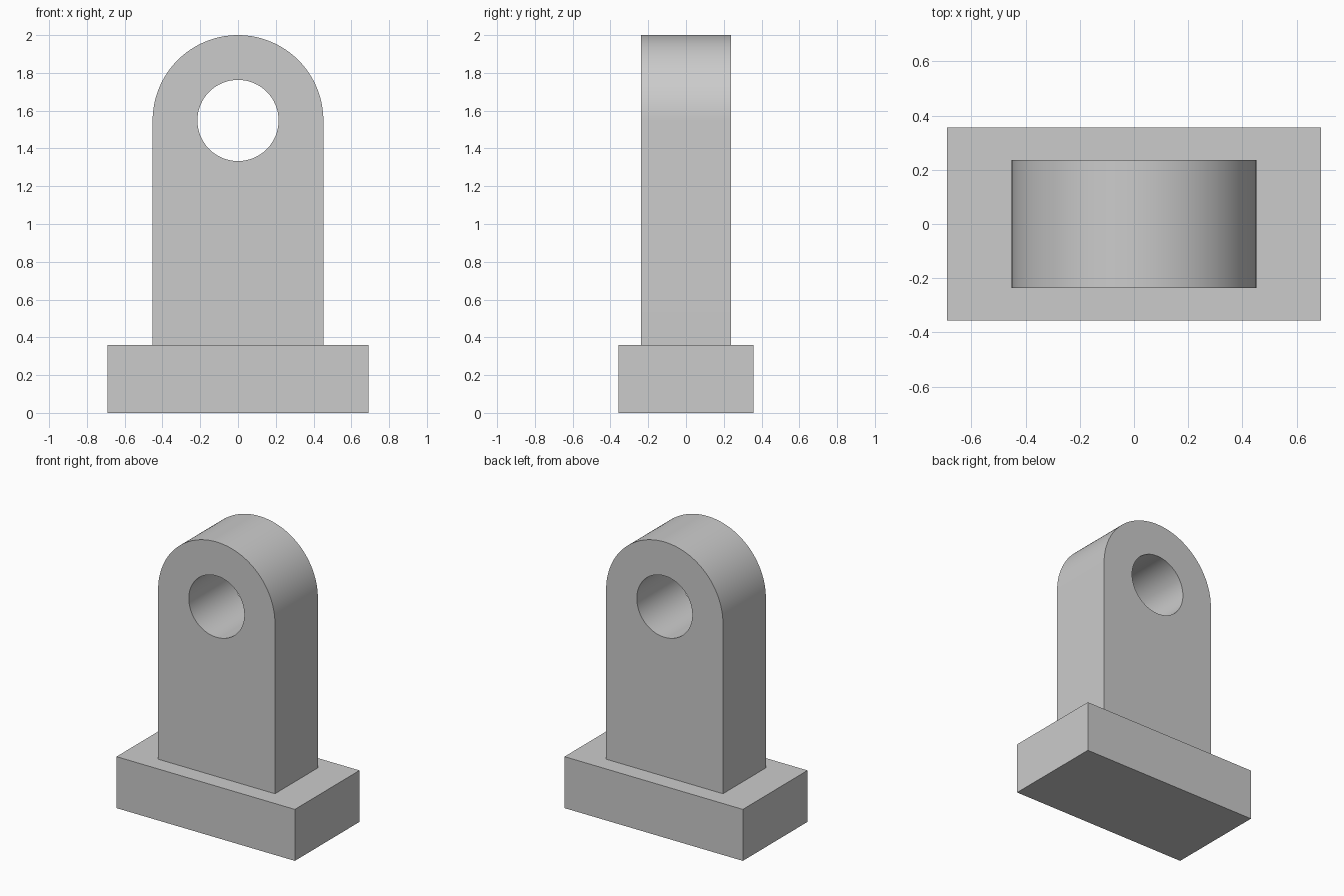
import bpy
import bmesh
from math import cos, sin, pi, radians
from mathutils import Vector

cube = bpy.data.objects.get("Cube")
if cube:
    bpy.data.objects.remove(cube, do_unlink=True)

BASE_W, BASE_D, BASE_H = 1.38, 0.714, 0.36
LUG_R, LUG_D = 0.452, 0.474
HOLE_R = 0.215
EYE_Z = 2.0 - LUG_R
SEGMENTS = 64

grey = bpy.data.materials.new("plain_grey")
grey.use_nodes = True
colour = (0.6, 0.6, 0.6, 1)
grey.diffuse_color = colour
grey.node_tree.nodes["Principled BSDF"].inputs["Base Color"].default_value = colour


def finish(bm, name):
    bmesh.ops.recalc_face_normals(bm, faces=bm.faces)
    mesh = bpy.data.meshes.new(name)
    bm.to_mesh(mesh)
    bm.free()
    mesh.materials.append(grey)
    obj = bpy.data.objects.new(name, mesh)
    bpy.context.collection.objects.link(obj)
    return obj


def arc(radius, sweep, count):
    return [(radius * cos(sweep * i / SEGMENTS), EYE_Z + radius * sin(sweep * i / SEGMENTS))
            for i in range(count)]


def add_loop(bm, points):
    verts = [bm.verts.new((x, -LUG_D / 2, z)) for x, z in points]
    return [bm.edges.new((a, b)) for a, b in zip(verts, verts[1:] + verts[:1])]


# Base block
bm = bmesh.new()
bmesh.ops.create_cube(bm, size=1)
bmesh.ops.scale(bm, vec=(BASE_W, BASE_D, BASE_H), verts=bm.verts)
bmesh.ops.translate(bm, vec=(0, 0, BASE_H / 2), verts=bm.verts)
finish(bm, "base_block")

# Upright lug: round-topped outline with a hole, filled and extruded in depth
bm = bmesh.new()
foot_z = BASE_H - 0.02
outline = arc(LUG_R, pi, SEGMENTS + 1) + [(-LUG_R, foot_z), (LUG_R, foot_z)]
edges = add_loop(bm, outline) + add_loop(bm, arc(HOLE_R, 2 * pi, SEGMENTS))
bmesh.ops.triangle_fill(bm, edges=edges, use_beauty=True, normal=Vector((0, -1, 0)))
extruded = bmesh.ops.extrude_face_region(bm, geom=bm.faces[:], use_keep_orig=True)
back = [v for v in extruded["geom"] if isinstance(v, bmesh.types.BMVert)]
bmesh.ops.translate(bm, vec=(0, LUG_D, 0), verts=back)
lug = finish(bm, "upright_lug")

# Smooth the rounded top and the bore, keep the rims sharp
bpy.ops.object.select_all(action="DESELECT")
lug.select_set(True)
bpy.context.view_layer.objects.active = lug
bpy.ops.object.shade_smooth_by_angle(angle=radians(30))
